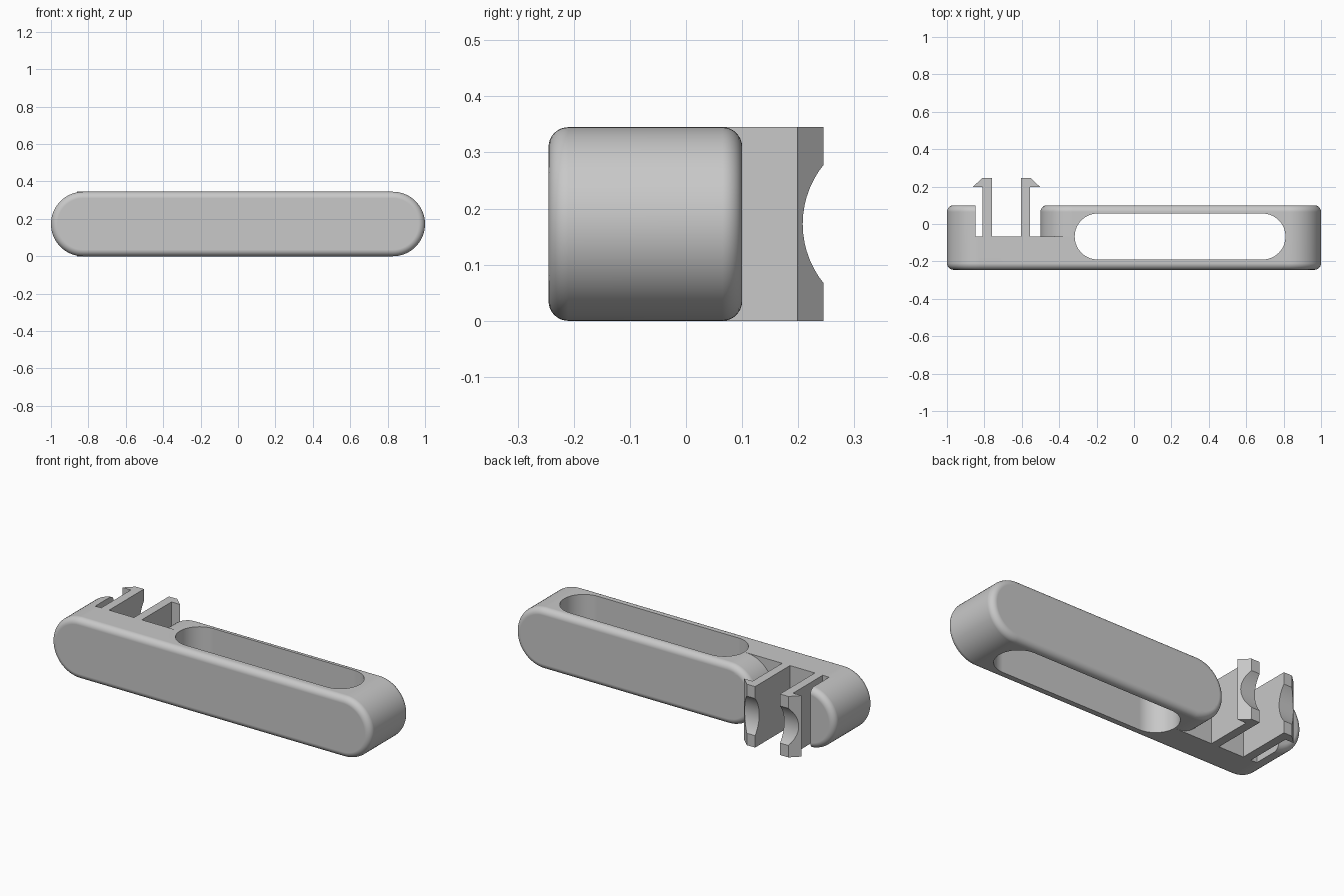
import bpy, bmesh, math
from mathutils import Vector

cube = bpy.data.objects.get("Cube")
if cube:
    bpy.data.objects.remove(cube, do_unlink=True)

H = 0.345            # height of the bar
R = H / 2            # radius of its round ends
FRONT, BACK, FLOOR = -0.245, 0.10, -0.067
FILLET = 0.035

grey = bpy.data.materials.new("plain grey")
grey.use_nodes = True
color = (0.58, 0.58, 0.58, 1)
grey.diffuse_color = color
grey.node_tree.nodes["Principled BSDF"].inputs["Base Color"].default_value = color


def loft(name, rings):
    """Closed solid through a stack of matching point rings."""
    bm = bmesh.new()
    loops = [[bm.verts.new(p) for p in ring] for ring in rings]
    n = len(loops[0])
    for a, b in zip(loops, loops[1:]):
        for i in range(n):
            j = (i + 1) % n
            bm.faces.new((a[i], a[j], b[j], b[i]))
    bm.faces.new(loops[0])
    bm.faces.new(loops[-1])
    bmesh.ops.recalc_face_normals(bm, faces=bm.faces)
    mesh = bpy.data.meshes.new(name)
    bm.to_mesh(mesh)
    bm.free()
    mesh.materials.append(grey)
    obj = bpy.data.objects.new(name, mesh)
    bpy.context.collection.objects.link(obj)
    return obj


def stadium(u0, u1, v, r, inset=0, steps=32):
    """Outline of a bar with round ends; inset shrinks it evenly."""
    pts = []
    for cu, start in ((u1 - r, -math.pi / 2), (u0 + r, math.pi / 2)):
        for i in range(steps + 1):
            a = start + math.pi * i / steps
            pts.append((cu + (r - inset) * math.cos(a), v + (r - inset) * math.sin(a)))
    return pts


def rounded_bar(name, x0, x1, y0, y1, steps=8):
    """Bar with round ends and filleted front and back rims."""
    arc = [math.pi / 2 * i / steps for i in range(steps + 1)]
    stack = [(y0 + FILLET * (1 - math.sin(a)), FILLET * (1 - math.cos(a))) for a in reversed(arc)]
    stack += [(y1 - FILLET * (1 - math.sin(a)), FILLET * (1 - math.cos(a))) for a in arc]
    return loft(name, [[Vector((x, y, z)) for x, z in stadium(x0, x1, R, R, inset)]
                       for y, inset in stack])


def prism_z(name, outline, z0, z1):
    return loft(name, [[Vector((x, y, z)) for x, y in outline] for z in (z0, z1)])


def cut(target, cutter):
    mod = target.modifiers.new("cut", 'BOOLEAN')
    mod.operation, mod.solver, mod.object = 'DIFFERENCE', 'EXACT', cutter
    bpy.context.view_layer.objects.active = target
    bpy.ops.object.modifier_apply(modifier=mod.name)
    bpy.data.objects.remove(cutter, do_unlink=True)


def finish(obj):
    bpy.ops.object.select_all(action='DESELECT')
    obj.select_set(True)
    bpy.context.view_layer.objects.active = obj
    bpy.ops.object.shade_smooth_by_angle(angle=math.radians(30))
    mod = obj.modifiers.new("even shading", 'WEIGHTED_NORMAL')
    mod.keep_sharp = True


# Main bar, with a rear notch that leaves a rounded block on its left side
body = rounded_bar("body", -1, 1, FRONT, BACK)
notch_end = -0.5 + R
notch = prism_z("notch_cutter", [(-0.848, FLOOR), (notch_end, FLOOR),
                                 (notch_end, 0.4), (-0.848, 0.4)], -0.2, 0.6)
cut(notch, rounded_bar("block_cutter", -0.5, 1.2, FRONT, BACK))
cut(body, notch)

# Long slot through the bar from top to bottom
cut(body, prism_z("slot_cutter", stadium(-0.317, 0.81, -0.067, 0.123), -0.2, 0.6))
finish(body)

# Pair of hooked clip legs with a round seat in their tips
MID = -0.682
profile = [(0.078, FLOOR), (0.127, FLOOR), (0.127, 0.198), (0.18, 0.198),
           (0.13, 0.245), (0.078, 0.245)]
for side, name in ((-1, "clip_leg_right"), (1, "clip_leg_left")):
    leg = prism_z(name, [(MID + side * x, y) for x, y in profile], 0, H)
    seat = [[Vector((x, 0.376 + 0.168 * math.cos(a), R + 0.168 * math.sin(a)))
             for a in (math.tau * i / 64 for i in range(64))] for x in (-1.2, 0)]
    cut(leg, loft("seat_cutter", seat))
    finish(leg)
